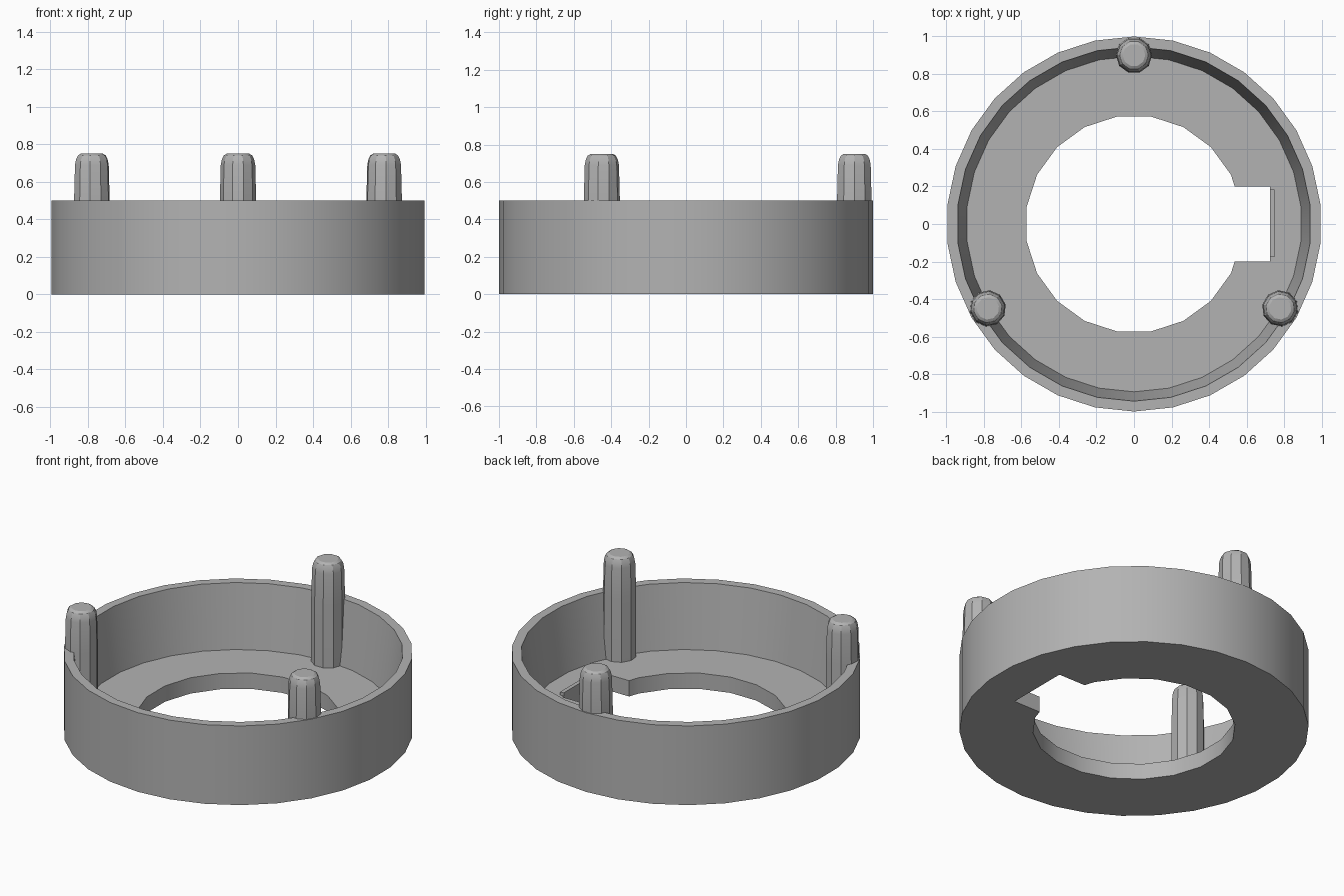
import bpy, bmesh, math
from mathutils import Matrix, Vector

cube = bpy.data.objects.get("Cube")
if cube:
    bpy.data.objects.remove(cube, do_unlink=True)

grey = bpy.data.materials.new("plain grey")
grey.use_nodes = True
COLOUR = (0.45, 0.45, 0.45, 1)
grey.diffuse_color = COLOUR
grey.node_tree.nodes["Principled BSDF"].inputs["Base Color"].default_value = COLOUR


def new_object(name, bm):
    bmesh.ops.recalc_face_normals(bm, faces=bm.faces)
    mesh = bpy.data.meshes.new(name)
    bm.to_mesh(mesh)
    bm.free()
    mesh.materials.append(grey)
    obj = bpy.data.objects.new(name, mesh)
    bpy.context.collection.objects.link(obj)
    return obj


def lathe(name, profile, sides, start=0.0, centre=(0, 0)):
    """Closed solid of stacked rings (radius, height), capped at both ends."""
    bm = bmesh.new()
    rings = []
    for r, z in profile:
        angles = [start + math.tau * i / sides for i in range(sides)]
        rings.append([bm.verts.new((centre[0] + r * math.cos(a),
                                    centre[1] + r * math.sin(a), z)) for a in angles])
    for low, high in zip(rings, rings[1:]):
        for i in range(sides):
            j = (i + 1) % sides
            bm.faces.new((low[i], low[j], high[j], high[i]))
    bm.faces.new(rings[0])
    bm.faces.new(rings[-1])
    return new_object(name, bm)


def box(name, size, centre):
    bm = bmesh.new()
    bmesh.ops.create_cube(bm, size=1, matrix=Matrix.Translation(centre) @ Matrix.Diagonal((*size, 1)))
    return new_object(name, bm)


def activate(obj):
    bpy.ops.object.select_all(action="DESELECT")
    obj.select_set(True)
    bpy.context.view_layer.objects.active = obj


def smooth(obj):
    activate(obj)
    bpy.ops.object.shade_smooth_by_angle(angle=math.radians(30))


def cut(obj, cutter):
    mod = obj.modifiers.new("cut", "BOOLEAN")
    mod.operation = "DIFFERENCE"
    mod.solver = "EXACT"
    mod.object = cutter
    activate(obj)
    bpy.ops.object.modifier_apply(modifier=mod.name)
    bpy.data.objects.remove(cutter, do_unlink=True)


# Cup with a tapered inner wall and a thin floor
FLOOR = 0.1
housing = lathe("ring_housing", [(1, 0), (1, 0.5), (0.945, 0.5), (0.895, FLOOR)],
                30, math.pi / 2)

# Round opening and the keyway beside it
cut(housing, lathe("opening_cutter", [(0.58, -0.2), (0.58, 0.3)], 20, math.radians(9)))
cut(housing, box("keyway_cutter", (0.425, 0.4, 0.5), (0.5125, 0, 0.05)))
smooth(housing)

# Low ridge along the end of the keyway
box("keyway_ridge", (0.025, 0.36, 0.02), (0.7375, 0.005, FLOOR + 0.01))

# Three round-topped pegs standing on the floor against the wall
peg_profile = [(0.097, FLOOR - 0.02), (0.097, 0.5), (0.092, 0.69),
               (0.086, 0.72), (0.076, 0.74), (0.06, 0.75)]
for name, degrees in (("back_peg", 90), ("right_peg", 210), ("left_peg", 330)):
    a = math.radians(degrees)
    spot = Vector((math.cos(a), math.sin(a))) * 0.9
    smooth(lathe(name, peg_profile, 10, a + math.radians(18), spot))
